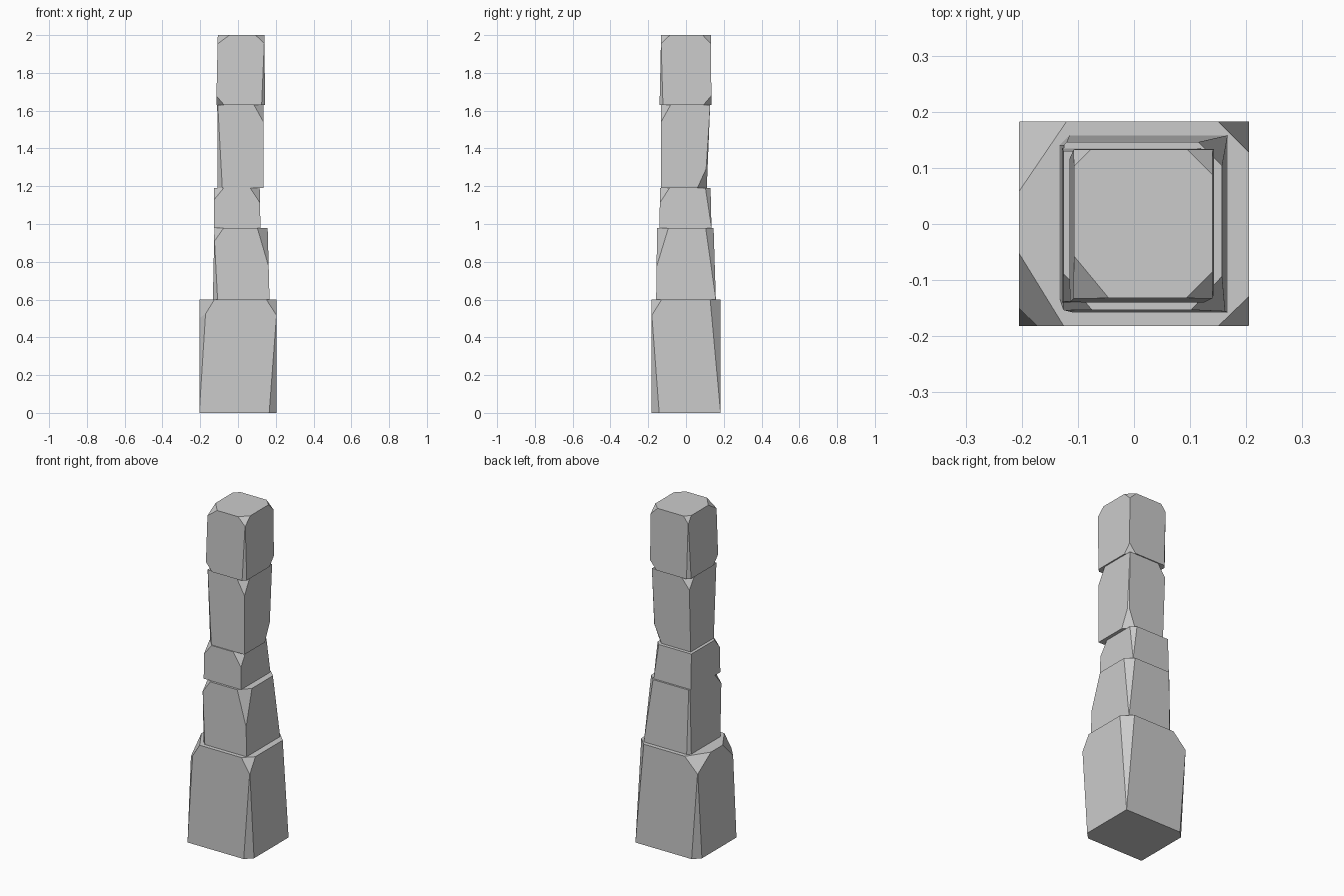
import bpy, bmesh
from mathutils import Vector

if "Cube" in bpy.data.objects:
    bpy.data.objects.remove(bpy.data.objects["Cube"])


def slice_off(bm, point, normal):
    """Cut everything beyond the plane and close the hole."""
    geom = bm.verts[:] + bm.edges[:] + bm.faces[:]
    cut = bmesh.ops.bisect_plane(bm, geom=geom, dist=1e-5, plane_co=point,
                                 plane_no=normal, clear_outer=True)
    edges = [e for e in cut["geom_cut"] if isinstance(e, bmesh.types.BMEdge)]
    bmesh.ops.contextual_create(bm, geom=edges)


def stone(name, z0, z1, low, high, edges, top_chips, bottom_chips=()):
    """Tapered block; low/high = (x0, x1, y0, y1) at the bottom and top.
    edges: (sx, sy, width at bottom, width at top); chips: (sx, sy, dx, dy, dz)."""
    bm = bmesh.new()
    bmesh.ops.create_cube(bm, size=2)

    def corner(sx, sy, top):
        r = high if top else low
        return Vector((r[1] if sx > 0 else r[0], r[3] if sy > 0 else r[2],
                       z1 if top else z0))

    for v in bm.verts:
        v.co = corner(v.co.x, v.co.y, v.co.z > 0)
    for sx, sy, b, t in edges:
        p = corner(sx, sy, False) - Vector((sx * b, 0, 0))
        q = corner(sx, sy, True) - Vector((sx * t, 0, 0))
        n = Vector((sx, -sy, 0)).cross(q - p).normalized()
        if n.dot(Vector((sx, sy, 0))) < 0:
            n.negate()
        slice_off(bm, p, n)
    for chips, top in ((top_chips, True), (bottom_chips, False)):
        for sx, sy, dx, dy, dz in chips:
            n = Vector((sx / dx, sy / dy, (1 if top else -1) / dz)).normalized()
            slice_off(bm, corner(sx, sy, top) - Vector((sx * dx, 0, 0)), n)
    bmesh.ops.recalc_face_normals(bm, faces=bm.faces)
    mesh = bpy.data.meshes.new(name)
    bm.to_mesh(mesh)
    bm.free()
    bpy.context.collection.objects.link(bpy.data.objects.new(name, mesh))


# wide base stone
base = (-.205, .205, -.182, .183)
stone("base_stone", 0, .6, base, base,
      [(-1, -1, 0, .038), (1, -1, .04, -.005), (1, 1, 0, .055), (-1, 1, .04, -.005)],
      [(-1, -1, .08, .13, .13), (1, -1, .055, .053, .085), (-1, 1, .085, .125, .085)])

# second stone
stone("lower_stone", .6, .98, (-.133, .167, -.158, .158), (-.125, .157, -.153, .146),
      [(-1, -1, .025, -.003), (1, 1, 0, .042), (-1, 1, .018, .005)],
      [(-1, -1, .05, .06, .07), (1, -1, .055, .06, .18)])

# short middle stone
stone("middle_stone", .98, 1.19, (-.128, .119, -.14, .135), (-.126, .115, -.138, .13),
      [(1, 1, 0, .027)],
      [(-1, -1, .05, .05, .06), (1, -1, .05, .05, .075)])

# upper stone
stone("upper_stone", 1.19, 1.63, (-.108, .135, -.132, .11), (-.11, .135, -.132, .128),
      [(-1, -1, .025, .003), (1, 1, .01, 0)],
      [(1, -1, .05, .05, .09), (-1, 1, .05, .05, .07)],
      [(1, 1, .05, .05, .11)])

# top stone
stone("top_stone", 1.63, 2, (-.115, .143, -.14, .134), (-.107, .14, -.132, .133),
      [(1, -1, .018, -.001), (-1, 1, .018, -.001)],
      [(-1, -1, .062, .075, .045), (1, -1, .047, .047, .045),
       (1, 1, .045, .045, .045), (-1, 1, .03, .03, .04)],
      [(-1, -1, .042, .045, .05), (1, 1, .042, .042, .05)])
